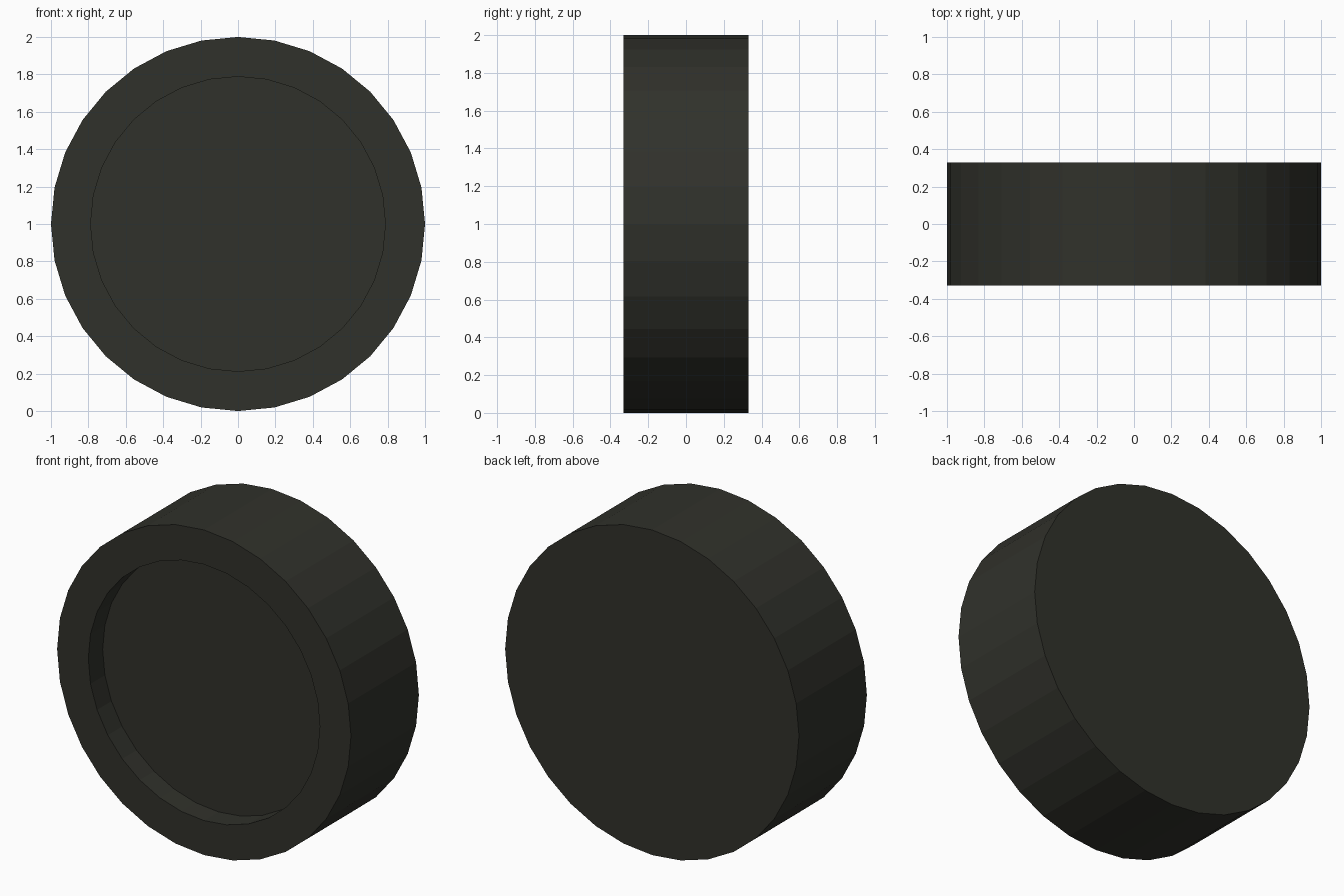
import bpy, bmesh, math
from mathutils import Matrix

if "Cube" in bpy.data.objects:
    bpy.data.objects.remove(bpy.data.objects["Cube"])

SIDES, RADIUS, INNER, THICK, RECESS = 32, 1.0, 0.787, 0.66, 0.14

# Solid disc, standing upright with its axis along y
bm = bmesh.new()
bmesh.ops.create_cone(bm, cap_ends=True, segments=SIDES, radius1=RADIUS,
                      radius2=RADIUS, depth=THICK,
                      matrix=Matrix.Translation((0, 0, RADIUS)) @ Matrix.Rotation(math.pi / 2, 4, 'X'))
bm.normal_update()

# Front rim: inset the front cap
front = min(bm.faces, key=lambda f: f.calc_center_median().y)
bmesh.ops.inset_individual(bm, faces=[front],
                           thickness=(RADIUS - INNER) * math.cos(math.pi / SIDES))

# Recess: push a straight-walled floor into the disc
floor = bmesh.ops.inset_individual(bm, faces=[front], thickness=0, depth=0)
bmesh.ops.translate(bm, verts=front.verts, vec=(0, RECESS, 0))
bmesh.ops.recalc_face_normals(bm, faces=bm.faces)

mesh = bpy.data.meshes.new("recessed_disc")
bm.to_mesh(mesh)
bm.free()
disc = bpy.data.objects.new("recessed_disc", mesh)
bpy.context.collection.objects.link(disc)

# Near-black finish
mat = bpy.data.materials.new("dark_finish")
mat.diffuse_color = (0.03, 0.031, 0.024, 1)
mat.use_nodes = True
mat.node_tree.nodes["Principled BSDF"].inputs["Base Color"].default_value = mat.diffuse_color
mesh.materials.append(mat)
